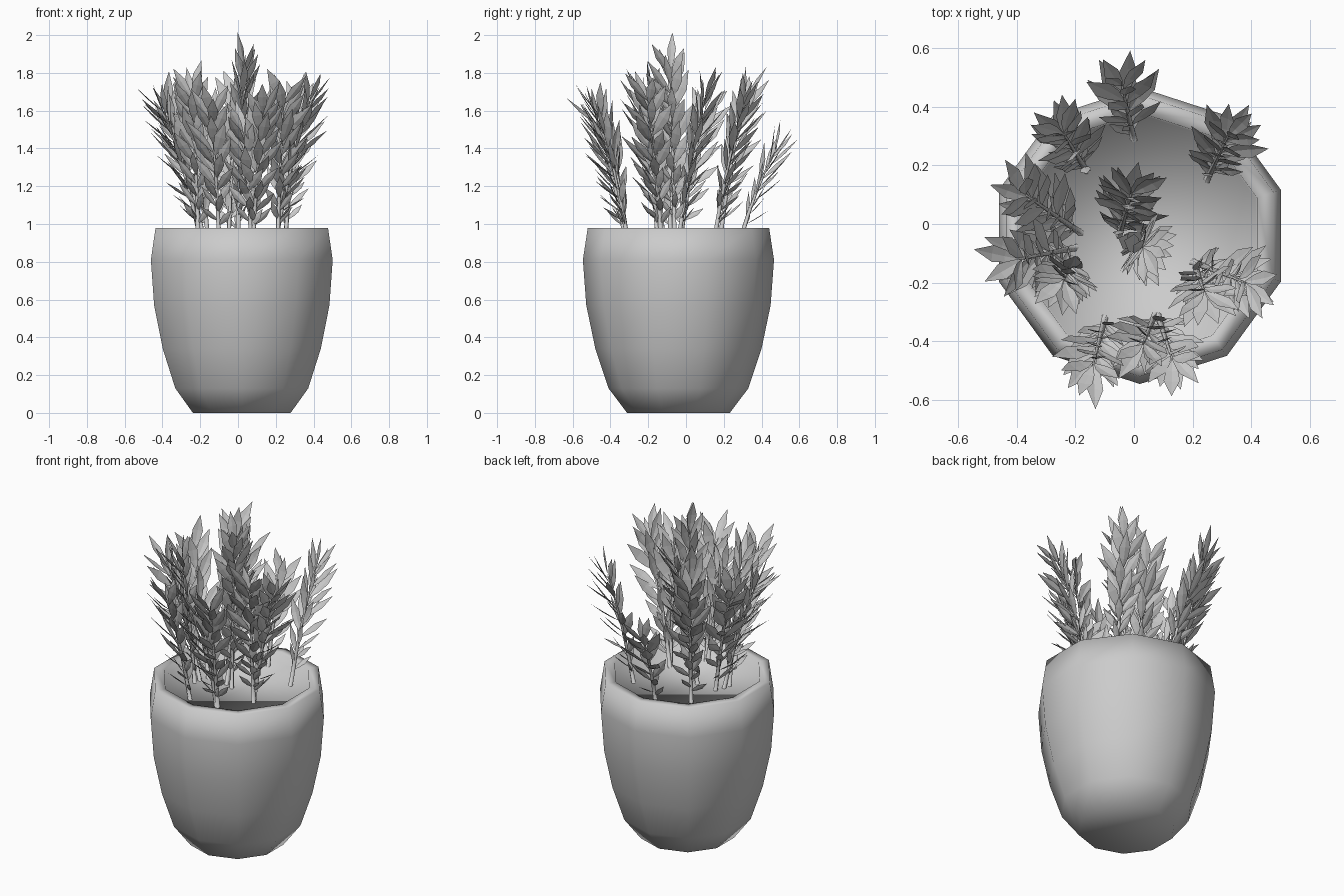
import bpy, bmesh, math, random
from mathutils import Vector

if "Cube" in bpy.data.objects:
    bpy.data.objects.remove(bpy.data.objects["Cube"])
random.seed(4)


def finish(bm, name, smooth=False):
    me = bpy.data.meshes.new(name)
    for f in bm.faces:
        f.smooth = smooth
    bm.to_mesh(me)
    bm.free()
    ob = bpy.data.objects.new(name, me)
    bpy.context.collection.objects.link(ob)
    return ob


def ring(bm, centre, radius, n, u, v, start=0.0):
    return [bm.verts.new(centre + radius * (math.cos(start + i * math.tau / n) * u
                                            + math.sin(start + i * math.tau / n) * v))
            for i in range(n)]


def bridge(bm, a, b):
    n = len(a)
    for i in range(n):
        bm.faces.new((a[i], a[(i + 1) % n], b[(i + 1) % n], b[i]))


# Ten-sided pot: outer wall, rim, inner lip and soil surface in one smooth profile
X, Y = Vector((1, 0, 0)), Vector((0, 1, 0))
profile = [(.272, 0), (.37, .13), (.44, .34), (.488, .57), (.506, .81),
           (.48, .98), (.42, .98), (.415, .925)]
bm = bmesh.new()
rings = [ring(bm, Vector((.02, -.04, z)), r, 10, X, Y, -math.pi / 2) for r, z in profile]
for a, b in zip(rings, rings[1:]):
    bridge(bm, a, b)
bm.faces.new(rings[0][::-1])
bm.faces.new(rings[-1])
finish(bm, "pot", True)


# Lance-shaped leaf with a very slight fold along the midrib
def leaf(bm, pos, direction, up, length, width):
    d = direction.normalized()
    side = d.cross(up).normalized()
    nrm = side.cross(d)
    base = bm.verts.new(pos)
    rows = []
    for t, w in ((.3, .75), (.58, 1)):
        c = pos + d * length * t - nrm * length * .03
        rows.append([bm.verts.new(c + side * width * .5 * w * s + nrm * width * .08 * abs(s))
                     for s in (-1, 0, 1)])
    tip = bm.verts.new(pos + d * length)
    a, b = rows
    for k in (0, 1):
        bm.faces.new((base, a[k + 1], a[k]))
        bm.faces.new((a[k], a[k + 1], b[k + 1], b[k]))
        bm.faces.new((b[k], b[k + 1], tip))


# One sprig: tapered curved stem, leaf blades facing back towards the pot's middle
def sprig(index, bx, by, tx, ty, tz):
    p0, p2 = Vector((bx, by, .92)), Vector((tx, ty, tz))
    p1 = (p0 + p2) / 2 + Vector(((bx - tx) * .1, (by - ty) * .1, .03))

    def at(t):
        return p0 * (1 - t) ** 2 + p1 * 2 * t * (1 - t) + p2 * t * t

    axis = (p2 - p0).normalized()
    lateral = axis.cross(Vector((tx - bx, ty - by, 0))).normalized()
    lean = lateral.cross(axis)
    bm = bmesh.new()
    tube = [ring(bm, at(t), .013 * (1 - .75 * t), 5, lateral, lean) for t in (0, .25, .5, .75, 1)]
    for a, b in zip(tube, tube[1:]):
        bridge(bm, a, b)
    bm.faces.new(tube[0])
    bm.faces.new(tube[-1])
    finish(bm, f"stem_{index}", True)

    bm = bmesh.new()
    count = int(32 * (tz - .92) / .75)
    for i in range(count):
        t = .1 + .9 * i / (count - 1)
        ang = i * 2.4 + random.uniform(-.3, .3)
        out = lateral * math.cos(ang) + lean * (math.sin(ang) * .7 + .3)
        tilt = math.radians(42 - 14 * t + random.uniform(-7, 7))
        d = axis * math.cos(tilt) + out * math.sin(tilt)
        size = .11 + .12 * min(1, t * 1.8) - .03 * max(0, t - .7) / .3
        size *= random.uniform(.9, 1.08)
        face = axis * .45 - lean + lateral * random.uniform(-.3, .3)
        leaf(bm, at(t), d, face, size, size * .27)
    finish(bm, f"leaves_{index}")


# Sprigs: base x, y and stem tip x, y, z
sprigs = [(0, .29, -.04, .47, 1.38), (-.16, .18, -.24, .31, 1.66),
          (-.18, -.03, -.37, .10, 1.60), (-.20, -.08, -.39, -.12, 1.59),
          (-.05, -.04, -.01, .10, 1.67), (.0, -.06, .03, -.08, 1.81),
          (.20, -.13, .38, -.20, 1.65), (-.10, -.32, -.14, -.48, 1.58),
          (.08, -.31, .13, -.46, 1.58), (.07, -.31, .03, -.41, 1.48),
          (.25, .15, .32, .30, 1.62), (-.21, -.12, -.24, -.19, 1.68),
          (.21, -.15, .24, -.23, 1.65)]
for n, s in enumerate(sprigs, 1):
    sprig(n, *s)
